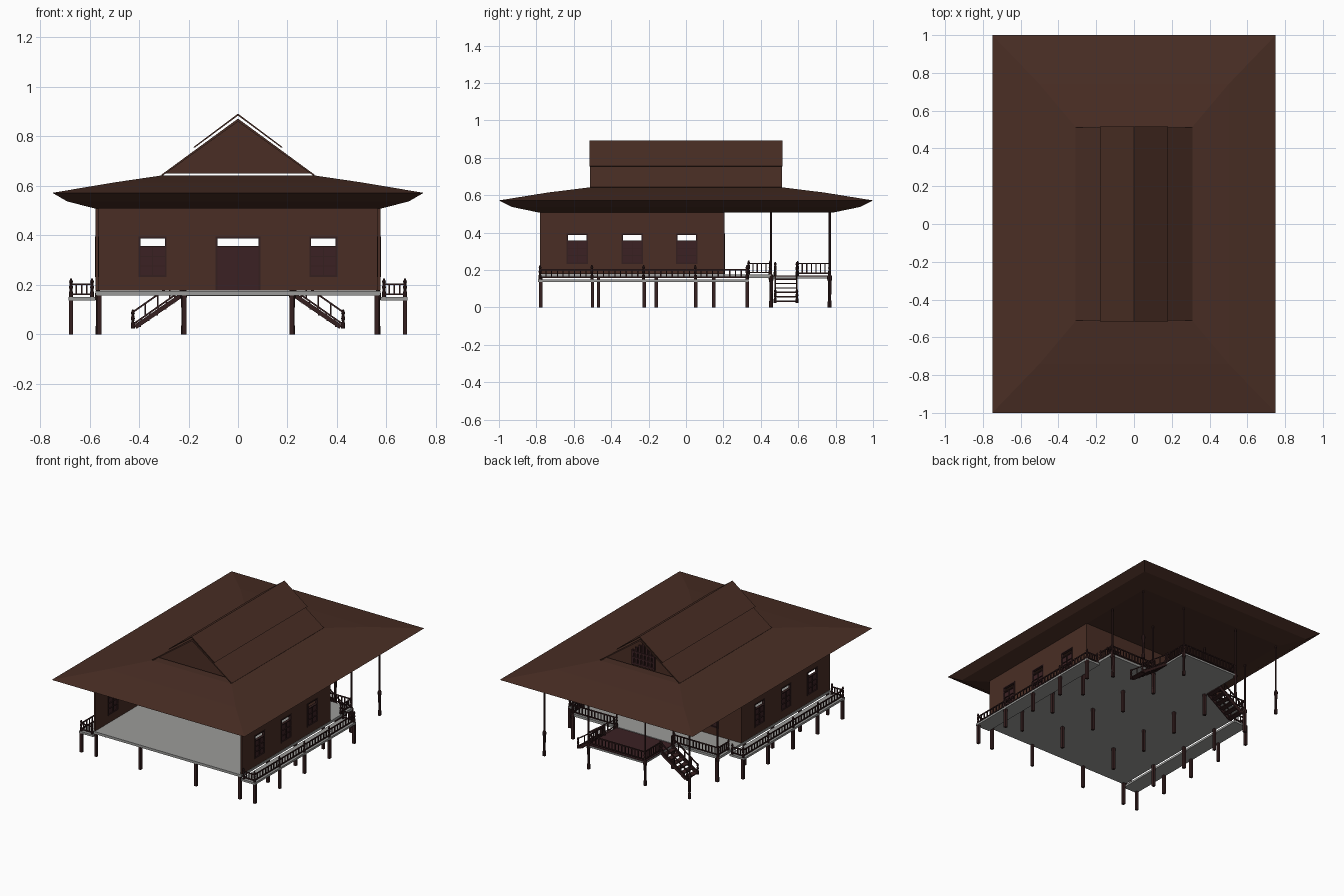
import bpy, bmesh, math
from mathutils import Vector, Matrix

if "Cube" in bpy.data.objects:
    bpy.data.objects.remove(bpy.data.objects["Cube"])

def material(name, r, g, b):
    m = bpy.data.materials.new(name)
    m.diffuse_color = (r, g, b, 1)
    m.use_nodes = True
    m.node_tree.nodes["Principled BSDF"].inputs["Base Color"].default_value = m.diffuse_color
    return m

BROWN = material("brown timber", 0.067, 0.027, 0.018)
RED = material("dark red wood", 0.043, 0.015, 0.017)
POST = material("dark post wood", 0.036, 0.014, 0.014)
GREY = material("pale floor", 0.33, 0.33, 0.32)

def finish(bm, name, mat):
    bmesh.ops.recalc_face_normals(bm, faces=bm.faces)
    me = bpy.data.meshes.new(name)
    bm.to_mesh(me)
    bm.free()
    me.materials.append(mat)
    ob = bpy.data.objects.new(name, me)
    bpy.context.collection.objects.link(ob)
    return ob

def box(bm, x0, x1, y0, y1, z0, z1):
    c = Matrix.Translation(((x0 + x1) / 2, (y0 + y1) / 2, (z0 + z1) / 2))
    s = Matrix.Diagonal((abs(x1 - x0), abs(y1 - y0), abs(z1 - z0), 1))
    bmesh.ops.create_cube(bm, size=1, matrix=c @ s)

def beam(bm, p, q, w, h=None):
    p, q = Vector(p), Vector(q)
    d = q - p
    m = Matrix.Translation((p + q) / 2) @ d.to_track_quat('Y', 'Z').to_matrix().to_4x4()
    bmesh.ops.create_cube(bm, size=1, matrix=m @ Matrix.Diagonal((w, d.length, h or w, 1)))

def turned(bm, x, y, z, prof, n=8):
    """Turned post from (radius, height) pairs."""
    rings = [[bm.verts.new((x + r * math.cos(i * math.tau / n), y + r * math.sin(i * math.tau / n), z + h))
              for i in range(n)] for r, h in prof]
    for a, b in zip(rings, rings[1:]):
        for i in range(n):
            bm.faces.new((a[i], a[(i + 1) % n], b[(i + 1) % n], b[i]))
    bm.faces.new(rings[0])
    bm.faces.new(rings[-1])

NEWEL = [(.008, 0), (.008, .022), (.005, .027), (.008, .04), (.005, .055), (.008, .062), (.003, .076)]

def rail(bm, p, q, h, step=.03, newels=True):
    """Balustrade between two floor points, sloped if they differ in height."""
    p, q = Vector(p), Vector(q)
    up = Vector((0, 0, 1))
    beam(bm, p + up * h, q + up * h, .007)
    beam(bm, p + up * .012, q + up * .012, .007)
    n = max(2, round((q - p).length / step))
    for i in range(1, n):
        b = p.lerp(q, i / n)
        beam(bm, b + up * .01, b + up * h, .006)
    if newels:
        for e in (p, q):
            turned(bm, e.x, e.y, e.z, NEWEL)

# Lower hipped roof: rings (half width, half depth, height)
bm = bmesh.new()
rings = []
for hx, hy, z in [(.575, .79, .508), (.69, .93, .537), (.75, 1, .572), (.5, .74, .614), (.31, .515, .642)]:
    rings.append([bm.verts.new((sx * hx, sy * hy, z)) for sx, sy in ((-1, -1), (1, -1), (1, 1), (-1, 1))])
for a, b in zip(rings, rings[1:]):
    for i in range(4):
        bm.faces.new((a[i], a[(i + 1) % 4], b[(i + 1) % 4], b[i]))
bm.faces.new(rings[0])
bm.faces.new(rings[-1])
finish(bm, "hipped_roof", BROWN)

# Two layers of gabled roof: chevron profile along y
def gable_roof(name, hx, z_low, z_top, t, y):
    bm = bmesh.new()
    prof = [(-hx, z_low), (0, z_top), (hx, z_low), (hx - .004, z_low - t * .4), (0, z_top - t), (-hx + .004, z_low - t * .4)]
    a = [bm.verts.new((x, -y, z)) for x, z in prof]
    b = [bm.verts.new((x, y, z)) for x, z in prof]
    for i in range(6):
        j = (i + 1) % 6
        bm.faces.new((a[i], a[j], b[j], b[i]))
    for r in (a, b):
        bm.faces.new((r[0], r[1], r[4], r[5]))
        bm.faces.new((r[1], r[2], r[3], r[4]))
    finish(bm, name, BROWN)

gable_roof("gable_roof", .31, .645, .872, .012, .512)
gable_roof("ridge_roof", .18, .757, .892, .008, .517)

# Gable end walls, and the lattice in the back one
bm = bmesh.new()
for y in (-.465, .465):
    v = [bm.verts.new((x, y + dy, z)) for dy in (-.004, .004) for x, z in ((-.295, .65), (.295, .65), (0, .863))]
    bm.faces.new(v[:3])
    bm.faces.new(v[3:])
    for i in range(3):
        j = (i + 1) % 3
        bm.faces.new((v[i], v[j], v[j + 3], v[i + 3]))
finish(bm, "gable_walls", BROWN)
bm = bmesh.new()
for i in range(-3, 4):
    x = i * .027
    box(bm, x - .008, x + .008, .469, .477, .66, .83 - abs(x) * .8)
for z in (.665, .705, .745):
    box(bm, -.085, .085, .469, .479, z, z + .012)
finish(bm, "gable_lattice", RED)

# Walls: built around openings (centre, half width, sill, head)
Z0, Z1 = .178, .51
side_open = [(c, .053, .235, .392) for c in (-.582, -.288, .004)]
back_open = [(-.345, .053, .235, .392), (0, .087, Z0, .392), (.345, .053, .235, .392)]

def wall(bm, put, a, b, opens):
    u = a
    for c, w, s, h in opens:
        put(bm, u, c - w, Z0, Z1)
        if s > Z0:
            put(bm, c - w, c + w, Z0, s)
        put(bm, c - w, c + w, h, Z1)
        u = c + w
    put(bm, u, b, Z0, Z1)

def side_put(sx, t=.006):
    return lambda bm, u0, u1, z0, z1: box(bm, sx * .57 - t, sx * .57 + t, u0, u1, z0, z1)

def back_put(t=.006):
    return lambda bm, u0, u1, z0, z1: box(bm, u0, u1, .2 - t, .2 + t, z0, z1)

bm = bmesh.new()
for sx in (-1, 1):
    wall(bm, side_put(sx), -.78, .206, side_open)
wall(bm, back_put(), -.565, .565, back_open)
finish(bm, "walls", BROWN)

# Shutters and door leaves below an open transom, with frames
bm, fr = bmesh.new(), bmesh.new()
sets = [(side_put(s, .003), side_put(s, .009), side_open) for s in (-1, 1)]
sets.append((back_put(.003), back_put(.009), back_open))
for leaf, frame, opens in sets:
    for c, w, s, h in opens:
        leaf(bm, c - w, c + w, s, .355)
        for e in (c - w, c + w):
            frame(fr, e - .004, e + .004, s, h)
        frame(fr, c - w - .004, c + w + .004, h - .004, h + .003)
        frame(fr, c - w, c + w, .352, .358)
        frame(fr, c - .002, c + .002, s, .355)
        if s > Z0:
            frame(fr, c - w - .004, c + w + .004, s - .004, s + .004)
            frame(fr, c - w, c + w, .275, .279)
            frame(fr, c - w, c + w, .312, .316)
finish(bm, "door_and_shutters", RED)
finish(fr, "window_frames", POST)

# Floors: main platform, side galleries, back porch
bm = bmesh.new()
box(bm, -.575, .575, -.785, .455, .158, .175)
for s in (-1, 1):
    box(bm, s * .575, s * .685, -.79, .335, .136, .15)
box(bm, -.225, .225, .455, .775, .155, .166)
finish(bm, "floors", GREY)
bm = bmesh.new()
box(bm, -.222, .222, .455, .772, .166, .171)
finish(bm, "porch_decking", RED)

# Square stilts under the floors
bm = bmesh.new()
w = .009
for i in range(5):
    y = -.776 + i * .308
    for x in (-.56, -.217, .217, .56):
        box(bm, x - w, x + w, y - w, y + w, 0, .16)
    y = -.776 + i * .276
    for x in (-.675, .675):
        box(bm, x - w, x + w, y - w, y + w, 0, .14)
finish(bm, "stilts", POST)

# Slender posts holding the back of the roof
bm = bmesh.new()
tall = [(.011, 0), (.011, .03), (.008, .04), (.01, .14), (.013, .15), (.013, .165), (.006, .18), (.006, .515)]
for x in (-.565, -.22, .22, .565):
    for y in (.455, .768):
        turned(bm, x, y, 0, tall)
finish(bm, "roof_posts", POST)

# Railings of galleries, platform and porch
bm = bmesh.new()
for s in (-1, 1):
    for i in range(4):
        y = -.78 + i * .2765
        rail(bm, (s * .675, y, .15), (s * .675, y + .2765, .15), .052)
    for y in (-.78, .328):
        rail(bm, (s * .675, y, .15), (s * .59, y, .15), .052, .022)
    rail(bm, (s * .565, .335, .175), (s * .565, .45, .175), .06, .022)
    rail(bm, (s * .565, .45, .175), (s * .225, .45, .175), .06, .025)
    rail(bm, (s * .217, .597, .171), (s * .217, .768, .171), .064, .025)
rail(bm, (-.217, .768, .171), (.217, .768, .171), .064, .025)
finish(bm, "railings", POST)

# Two side stairs with stringers, treads and handrails
bm = bmesh.new()
for s in (-1, 1):
    for y in (.477, .593):
        beam(bm, (s * .415, y, .03), (s * .225, y, .16), .008, .018)
        a, b = Vector((s * .425, y, .028)), Vector((s * .225, y, .168))
        rail(bm, a, b, .062, .06, False)
        turned(bm, a.x, y, .024, NEWEL)
        turned(bm, b.x, y, .168, NEWEL)
    for i in range(6):
        x, z = .41 - i * .034, .03 + i * .0235
        box(bm, s * (x - .018), s * (x + .018), .477, .593, z, z + .007)
finish(bm, "stairs", POST)
